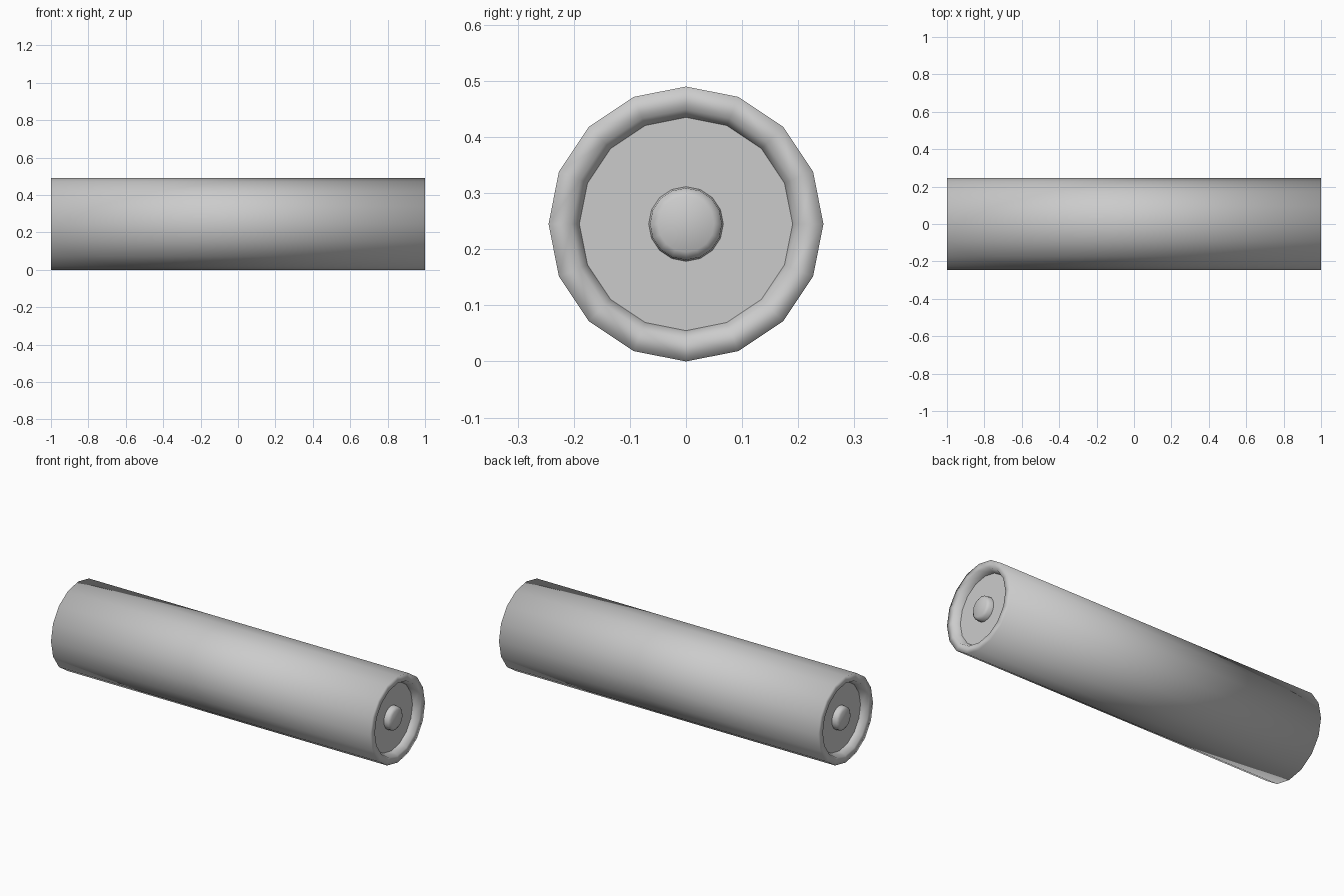
import bpy, bmesh, math

cube = bpy.data.objects.get("Cube")
if cube:
    bpy.data.objects.remove(cube)

SIDES = 16
RADIUS = 0.245

grey = bpy.data.materials.new("light grey")
grey.use_nodes = True
colour = (0.6, 0.6, 0.6, 1)
grey.diffuse_color = colour
grey.node_tree.nodes["Principled BSDF"].inputs["Base Color"].default_value = colour


def lathe(name, profile, cap_start=False, cap_end=False, smooth_caps=False):
    """Turn (x, radius) points around the lengthwise axis."""
    bm = bmesh.new()
    rings = []
    for x, r in profile:
        angles = [2 * math.pi * i / SIDES for i in range(SIDES)]
        rings.append([bm.verts.new((x, r * math.sin(a), RADIUS + r * math.cos(a)))
                      for a in angles])
    for a, b in zip(rings, rings[1:]):
        for i in range(SIDES):
            j = (i + 1) % SIDES
            bm.faces.new((a[i], a[j], b[j], b[i])).smooth = True
    for ring, wanted in ((rings[0], cap_start), (rings[-1], cap_end)):
        if wanted:
            face = bm.faces.new(ring)
            face.smooth = smooth_caps
            if not smooth_caps:
                for edge in face.edges:
                    edge.smooth = False
    bmesh.ops.recalc_face_normals(bm, faces=bm.faces)
    mesh = bpy.data.meshes.new(name)
    bm.to_mesh(mesh)
    bm.free()
    mesh.materials.append(grey)
    obj = bpy.data.objects.new(name, mesh)
    bpy.context.collection.objects.link(obj)
    return obj


# Tube body with a flat rim and a recessed floor at both ends
half = [(1, RADIUS), (1, 0.204), (0.96, 0.19)]
lathe("body", [(-x, r) for x, r in reversed(half)] + half, True, True)

# Small round knob in the middle of each recess
for side, label in ((1, "left"), (-1, "right")):
    lathe(label + "_knob", [(side * 0.955, 0.067), (side * 0.985, 0.064),
                            (side * 0.995, 0.05)], cap_end=True, smooth_caps=True)
